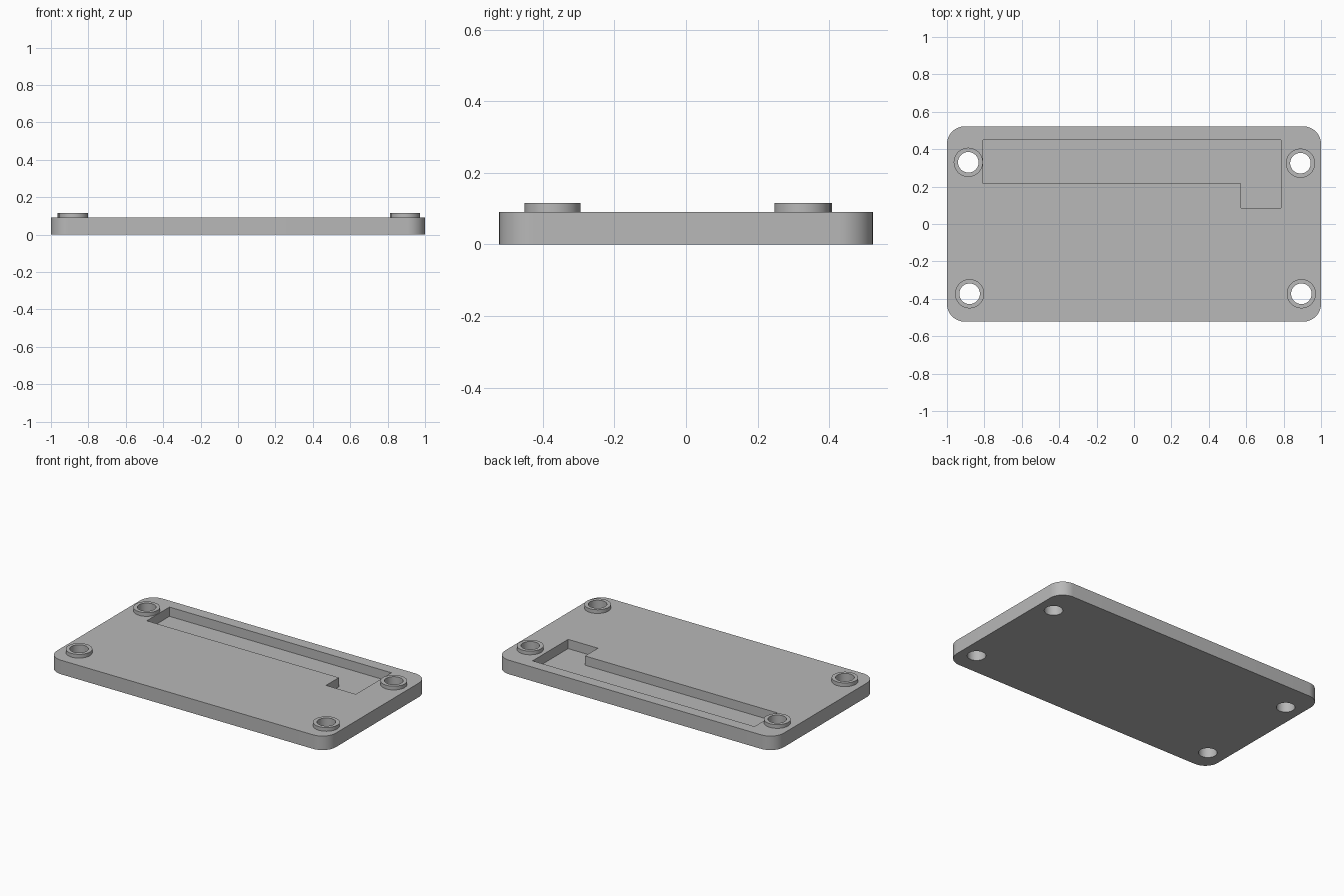
import bpy
import bmesh
from math import cos, sin, pi, radians

cube = bpy.data.objects.get("Cube")
if cube:
    bpy.data.objects.remove(cube)

GREY = (0.48, 0.48, 0.48, 1)
grey = bpy.data.materials.new("grey")
grey.use_nodes = True
grey.diffuse_color = GREY
grey.node_tree.nodes["Principled BSDF"].inputs["Base Color"].default_value = GREY

HALF_Y, CORNER = 0.522, 0.095
PLATE_TOP, BOSS_TOP, POCKET_FLOOR = 0.091, 0.115, 0.031
BOSS_R, HOLE_R = 0.078, 0.055


def prism(name, outline, z0, z1):
    """Extrude a counter-clockwise outline from z0 to z1."""
    bm = bmesh.new()
    base = bm.faces.new([bm.verts.new((x, y, z0)) for x, y in outline])
    top = bmesh.ops.extrude_face_region(bm, geom=[base], use_keep_orig=True)["geom"]
    for v in top:
        if isinstance(v, bmesh.types.BMVert):
            v.co.z = z1
    bmesh.ops.recalc_face_normals(bm, faces=bm.faces)
    mesh = bpy.data.meshes.new(name)
    bm.to_mesh(mesh)
    bm.free()
    mesh.materials.append(grey)
    obj = bpy.data.objects.new(name, mesh)
    bpy.context.collection.objects.link(obj)
    return obj


def circle(cx, cy, r, n=48):
    return [(cx + r * cos(2 * pi * i / n), cy + r * sin(2 * pi * i / n)) for i in range(n)]


def rounded_rectangle(hx, hy, r, steps=12):
    points = []
    for k, (sx, sy) in enumerate([(1, 1), (-1, 1), (-1, -1), (1, -1)]):
        for i in range(steps + 1):
            a = pi / 2 * (k + i / steps)
            points.append((sx * (hx - r) + r * cos(a), sy * (hy - r) + r * sin(a)))
    return points


def cut(obj, cutter):
    mod = obj.modifiers.new("cut", "BOOLEAN")
    mod.operation = "DIFFERENCE"
    mod.solver = "EXACT"
    mod.object = cutter
    bpy.context.view_layer.objects.active = obj
    bpy.ops.object.modifier_apply(modifier=mod.name)


def shade(obj):
    bpy.ops.object.select_all(action="DESELECT")
    obj.select_set(True)
    bpy.context.view_layer.objects.active = obj
    bpy.ops.object.shade_smooth_by_angle(angle=radians(30))


# Base plate with rounded corners
plate = prism("base_plate", rounded_rectangle(1, HALF_Y, CORNER), 0, PLATE_TOP)

# L-shaped pocket in the top
pocket = prism("pocket_cutter", [(-0.806, 0.217), (0.572, 0.217), (0.572, 0.085),
                                 (0.786, 0.085), (0.786, 0.449), (-0.806, 0.449)],
               POCKET_FLOOR, 0.2)
cut(plate, pocket)
bpy.data.objects.remove(pocket)

# Raised rings around the through holes
bosses = {"back_right": (-0.886, 0.33), "back_left": (0.89, 0.325),
          "front_right": (-0.879, -0.373), "front_left": (0.895, -0.373)}
for place, (x, y) in bosses.items():
    ring = prism(place + "_boss", circle(x, y, BOSS_R), PLATE_TOP, BOSS_TOP)
    drill = prism("drill_cutter", circle(x, y, HOLE_R), -0.1, 0.3)
    cut(ring, drill)
    cut(plate, drill)
    bpy.data.objects.remove(drill)
    shade(ring)

shade(plate)
